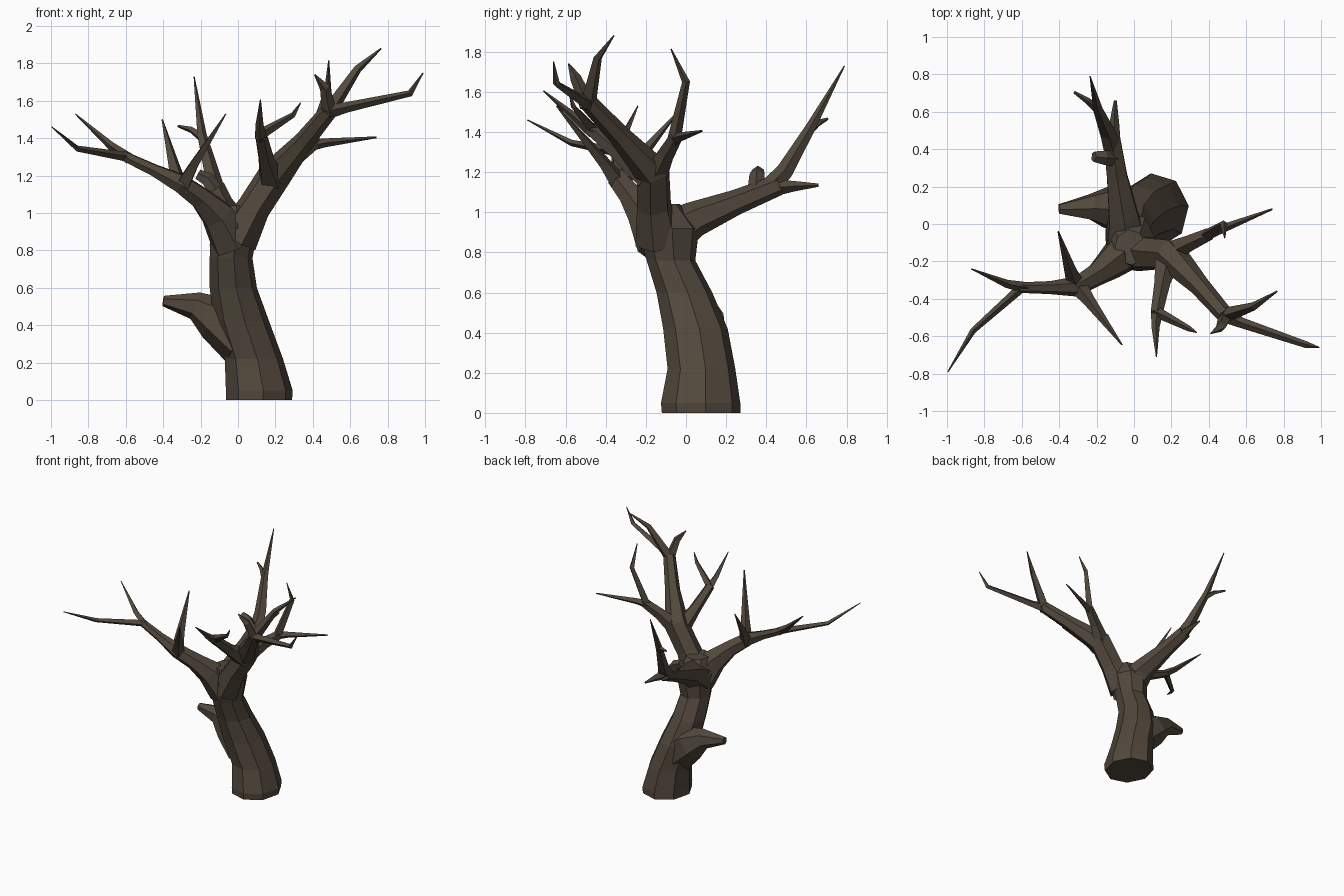
import bpy, bmesh, math
from mathutils import Vector

bark = bpy.data.materials.new("dark_brown_bark")
bark.diffuse_color = (0.085, 0.065, 0.046, 1)


def finish(name, bm):
    bmesh.ops.recalc_face_normals(bm, faces=bm.faces)
    me = bpy.data.meshes.new(name)
    bm.to_mesh(me)
    bm.free()
    me.materials.append(bark)
    ob = bpy.data.objects.new(name, me)
    bpy.context.collection.objects.link(ob)
    return ob


def skin_rings(name, rings):
    """Bridge successive rings of points and cap both ends."""
    bm = bmesh.new()
    vr = [[bm.verts.new(p) for p in ring] for ring in rings]
    n = len(vr[0])
    for a, b in zip(vr, vr[1:]):
        for i in range(n):
            j = (i + 1) % n
            bm.faces.new((a[i], a[j], b[j], b[i]))
    bm.faces.new(vr[0])
    bm.faces.new(vr[-1])
    return finish(name, bm)


def limb(name, path, sides=5):
    """Tapering tube along points given as (x, y, z, radius)."""
    pts = [Vector(p[:3]) for p in path]
    u = None
    rings = []
    for k, p in enumerate(pts):
        t = Vector((0, 0, 0))
        if k > 0:
            t += (p - pts[k - 1]).normalized()
        if k < len(pts) - 1:
            t += (pts[k + 1] - p).normalized()
        t.normalize()
        if u is None:
            u = Vector((0, 0, 1)) if abs(t.z) < 0.9 else Vector((0, 1, 0))
        u = (u - t * u.dot(t)).normalized()
        v = t.cross(u)
        rings.append([p + path[k][3] * (u * math.cos(a) + v * math.sin(a))
                      for a in (2 * math.pi * i / sides for i in range(sides))])
    return skin_rings(name, rings)


# Leaning trunk: height, centre x, centre y, radius x, radius y
trunk = [(0, .112, .075, .178, .197), (.05, .114, .073, .180, .199),
         (.22, .085, .077, .157, .170), (.42, .018, .047, .150, .162),
         (.60, -.025, -.008, .127, .140), (.76, -.037, -.075, .115, .122),
         (.92, -.020, -.088, .130, .155), (1.04, -.020, -.125, .085, .095)]
skin_rings("trunk", [[(cx + rx * math.cos(a), cy + ry * math.sin(a), z)
                      for a in (math.radians(7 + 45 * i) for i in range(8))]
                     for z, cx, cy, rx, ry in trunk])

# Broken stub low on the left side
limb("broken_stub", [(.03, .06, .32, .15), (-.12, .085, .44, .125),
                     (-.23, .09, .505, .075), (-.40, .08, .53, .028)], 6)

# Left limb and its twigs
limb("left_limb", [(-.03, -.13, .84, .12), (-.11, -.2, .99, .095), (-.2, -.27, 1.08, .065),
                   (-.31, -.335, 1.16, .055), (-.45, -.34, 1.23, .035),
                   (-.62, -.34, 1.31, .028)], 6)
limb("left_outer_twig", [(-.59, -.33, 1.30, .026), (-.86, -.57, 1.345, .016),
                         (-.995, -.79, 1.46, .003)], 4)
limb("left_back_twig", [(-.58, -.34, 1.29, .03), (-.68, -.32, 1.36, .022),
                        (-.87, -.24, 1.53, .003)], 4)
limb("left_upright_twig", [(-.31, -.33, 1.14, .05), (-.34, -.25, 1.25, .033),
                           (-.405, -.04, 1.50, .004)], 4)
limb("left_front_twig", [(-.30, -.33, 1.14, .05), (-.24, -.41, 1.25, .033),
                         (-.065, -.645, 1.53, .004)], 4)

# Right limb and its twigs
limb("right_limb", [(-.01, -.14, .86, .12), (.085, -.16, 1.03, .09), (.195, -.165, 1.20, .09),
                    (.35, -.33, 1.38, .055), (.49, -.49, 1.55, .045)], 6)
limb("right_top_twig", [(.48, -.49, 1.53, .042), (.64, -.44, 1.77, .022),
                        (.765, -.36, 1.88, .004)], 4)
limb("right_outer_twig", [(.47, -.48, 1.54, .042), (.58, -.53, 1.565, .028),
                          (.92, -.645, 1.64, .018), (.99, -.66, 1.75, .003)], 4)
limb("right_short_twig", [(.49, -.49, 1.53, .04), (.465, -.55, 1.67, .028),
                          (.41, -.585, 1.74, .004)], 4)
limb("right_back_branch", [(.2, -.15, 1.19, .065), (.30, -.1, 1.29, .045),
                           (.41, -.05, 1.375, .035)])
limb("right_back_level_twig", [(.38, -.06, 1.36, .032), (.46, -.03, 1.375, .024),
                               (.74, .08, 1.405, .005)], 4)
limb("right_back_upright_twig", [(.39, -.06, 1.36, .034), (.48, .0, 1.65, .02),
                                 (.485, -.075, 1.815, .003)], 4)
limb("right_front_branch", [(.18, -.19, 1.18, .075), (.15, -.32, 1.28, .045),
                            (.12, -.48, 1.42, .034)])
limb("right_front_tip", [(.125, -.46, 1.40, .034), (.115, -.55, 1.47, .022),
                         (.12, -.71, 1.605, .003)], 4)
limb("right_front_side_twig", [(.12, -.47, 1.42, .03), (.295, -.56, 1.525, .015),
                               (.335, -.58, 1.59, .003)], 4)

# Back limb and its twigs
limb("back_limb", [(-.04, -.09, .88, .125), (-.055, .04, .965, .09), (-.09, .25, 1.05, .063),
                   (-.12, .46, 1.135, .052)], 6)
limb("back_upright_branch", [(-.115, .40, 1.11, .05), (-.14, .49, 1.2, .045),
                             (-.195, .62, 1.42, .027), (-.235, .79, 1.73, .003)])
limb("back_side_twig", [(-.19, .61, 1.40, .024), (-.25, .66, 1.445, .017),
                        (-.32, .705, 1.465, .007)], 4)
limb("back_level_twig", [(-.115, .42, 1.12, .045), (-.105, .54, 1.13, .026),
                         (-.1, .66, 1.135, .008)], 4)
limb("back_short_stub", [(-.11, .35, 1.10, .045), (-.165, .355, 1.18, .04),
                         (-.215, .36, 1.205, .03)])
